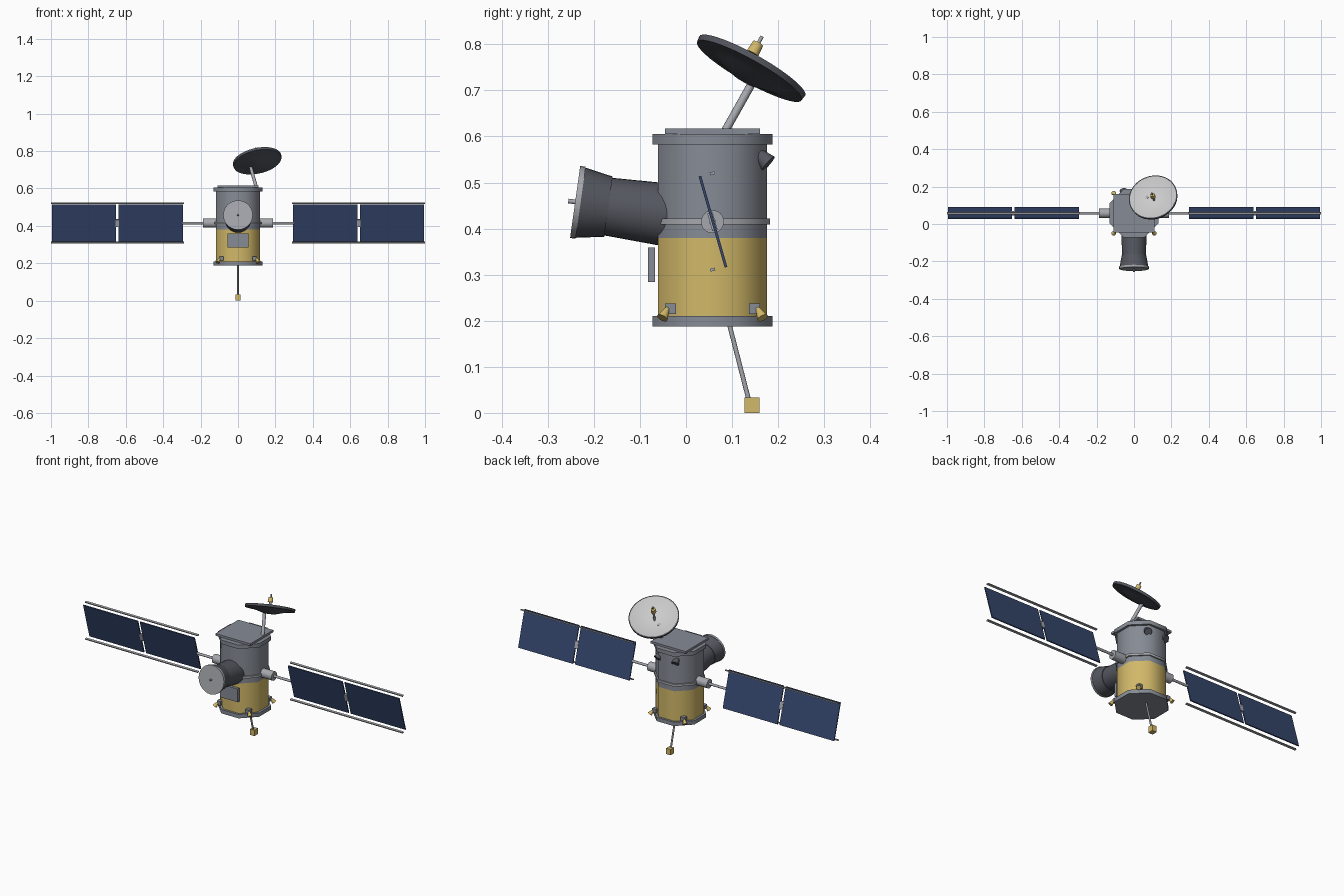
import bpy, bmesh, math
from mathutils import Vector, Matrix

if "Cube" in bpy.data.objects:
    bpy.data.objects.remove(bpy.data.objects["Cube"])

CY = 0.0575  # body axis in y


def mat(name, c):
    m = bpy.data.materials.new(name)
    m.diffuse_color = (*c, 1)
    m.use_nodes = True
    m.node_tree.nodes["Principled BSDF"].inputs["Base Color"].default_value = m.diffuse_color
    return m


GOLD = mat("gold_foil", (0.64, 0.48, 0.14))
BLUE = mat("solar_blue", (0.035, 0.06, 0.15))
DARK = mat("dark_grey", (0.09, 0.095, 0.115))
WHITE = mat("dish_white", (0.8, 0.8, 0.83))
GREY = mat("body_grey", (0.24, 0.26, 0.30))
LIGHT = mat("light_grey", (0.38, 0.39, 0.42))


def finish(name, bm, m, smooth=None):
    bmesh.ops.recalc_face_normals(bm, faces=bm.faces)
    me = bpy.data.meshes.new(name)
    bm.to_mesh(me)
    bm.free()
    ob = bpy.data.objects.new(name, me)
    bpy.context.collection.objects.link(ob)
    if m:
        me.materials.append(m)
    if smooth:
        bpy.ops.object.select_all(action='DESELECT')
        ob.select_set(True)
        bpy.context.view_layer.objects.active = ob
        bpy.ops.object.shade_smooth_by_angle(angle=math.radians(smooth))
    return ob


def box(name, loc, size, m=None, rx=0, rz=0):
    bm = bmesh.new()
    M = (Matrix.Translation(loc) @ Matrix.Rotation(rz, 4, 'Z')
         @ Matrix.Rotation(rx, 4, 'X') @ Matrix.Diagonal((*size, 1)))
    bmesh.ops.create_cube(bm, size=1, matrix=M)
    return finish(name, bm, m)


def tube(name, p1, p2, r1, r2=None, m=None, n=32):
    p1, p2 = Vector(p1), Vector(p2)
    d = p2 - p1
    bm = bmesh.new()
    M = Matrix.Translation((p1 + p2) / 2) @ Vector((0, 0, 1)).rotation_difference(d).to_matrix().to_4x4()
    bmesh.ops.create_cone(bm, cap_ends=True, segments=n, radius1=r1,
                          radius2=r1 if r2 is None else r2, depth=d.length, matrix=M)
    return finish(name, bm, m, 35)


def octagon(name, z0, z1, apothem, m):
    # eight-sided prism with flats facing the axes
    R = apothem / math.cos(math.pi / 8)
    bm = bmesh.new()
    M = Matrix.Translation((0, CY, (z0 + z1) / 2)) @ Matrix.Rotation(math.pi / 8, 4, 'Z')
    bmesh.ops.create_cone(bm, cap_ends=True, segments=8, radius1=R, radius2=R, depth=z1 - z0, matrix=M)
    return finish(name, bm, m, 60)


def lathe(name, prof, centre, axis, m, n=40):
    bm = bmesh.new()
    M = Matrix.Translation(centre) @ Vector((0, 0, 1)).rotation_difference(axis).to_matrix().to_4x4()
    rings = []
    for r, z in prof:
        if r == 0:
            rings.append([bm.verts.new(M @ Vector((0, 0, z)))] * n)
        else:
            rings.append([bm.verts.new(M @ Vector((r * math.cos(2 * math.pi * i / n),
                                                   r * math.sin(2 * math.pi * i / n), z))) for i in range(n)])
    for a, b in zip(rings, rings[1:]):
        for i in range(n):
            j = (i + 1) % n
            vs = list(dict.fromkeys([a[i], a[j], b[j], b[i]]))
            bm.faces.new(vs)
    return finish(name, bm, m, 30)


# body
octagon("lower_body_foil", 0.205, 0.38, 0.118, GOLD)
octagon("upper_body", 0.38, 0.59, 0.118, GREY)
octagon("bottom_flange", 0.188, 0.21, 0.13, GREY)
octagon("top_flange", 0.583, 0.605, 0.13, GREY)
octagon("middle_band", 0.409, 0.422, 0.125, LIGHT)
box("top_plate", (0, CY, 0.611), (0.22, 0.206, 0.012), GREY)
box("front_radiator", (0, -0.075, 0.322), (0.112, 0.016, 0.075), GREY)

# telescope, pitched up by eight degrees
ax = Vector((0, -math.cos(math.radians(8)), math.sin(math.radians(8))))
base = Vector((0, 0, 0.424))
tube("telescope_barrel", base - ax * 0.02, base + ax * 0.172, 0.071, 0.063, DARK)
tube("telescope_hood", base + ax * 0.17, base + ax * 0.232, 0.066, 0.077, DARK)
tube("telescope_cover", base + ax * 0.231, base + ax * 0.243, 0.079, None, LIGHT)
tube("cover_knob", base + ax * 0.24, base + ax * 0.258, 0.005, None, LIGHT, 12)

# solar wings
for s, side in ((1, "right"), (-1, "left")):
    tube(side + "_wing_hub", (s * 0.105, CY, 0.415), (s * 0.188, CY, 0.415), 0.025, None, LIGHT, 24)
    tube(side + "_wing_boom", (s * 0.18, CY, 0.415), (s * 0.296, CY, 0.415), 0.007, None, LIGHT, 16)
    for x, tag in ((0.466, "inner"), (0.823, "outer")):
        box(f"{side}_{tag}_panel", (s * x, CY + 0.001, 0.415), (0.344, 0.006, 0.206), BLUE, math.radians(16))
    box(side + "_panel_hinge", (s * 0.645, CY, 0.415), (0.02, 0.012, 0.04), LIGHT, math.radians(16))
    for z, tag in ((0.52, "upper"), (0.311, "lower")):
        box(f"{side}_{tag}_rail", (s * 0.645, CY, z), (0.71, 0.011, 0.006), LIGHT, math.radians(16))

# dish antenna
nrm = Vector((-0.19, 0.48, 0.855)).normalized()
c = Vector((0.103, 0.141, 0.748))
tube("dish_boom", (0.1, 0.077, 0.598), (0.067, 0.144, 0.717), 0.009, None, LIGHT, 16)
lathe("dish_shell", [(0, -0.032), (0.035, -0.028), (0.075, -0.016), (0.11, -0.008), (0.13, -0.007), (0.132, 0.006),
                     (0.125, 0.0065)], c, nrm, DARK)
lathe("dish_face", [(0.126, 0.0068), (0.11, 0.0), (0.075, -0.012), (0.035, -0.022), (0, -0.025)], c, nrm, WHITE)
f = c - nrm * 0.026
g = Vector((0.1, 0.151, 0.792))
tube("dish_feed_stem", f, g, 0.006, None, LIGHT, 12)
tube("dish_feed", g - nrm * 0.014, g + nrm * 0.012, 0.014, 0.012, GOLD, 16)
tube("dish_feed_tip", g + nrm * 0.01, g + nrm * 0.029, 0.004, None, LIGHT, 12)

# rear star sensors
for s in (1, -1):
    tube("star_sensor", (s * 0.05, 0.15, 0.566), (s * 0.057, 0.179, 0.541), 0.013, 0.02, DARK, 20)

# corner thrusters
for sx in (1, -1):
    for sy in (1, -1):
        box("thruster_block", (sx * 0.09, CY + sy * 0.091, 0.226), (0.024, 0.024, 0.022), GREY)
        tube("thruster_nozzle", (sx * 0.098, CY + sy * 0.098, 0.227),
             (sx * 0.11, CY + sy * 0.109, 0.206), 0.005, 0.0125, GOLD, 16)

# lower sensor mast
tube("mast", (0, 0.092, 0.2), (0, 0.137, 0.025), 0.005, None, LIGHT, 12)
box("mast_sensor", (0, 0.143, 0.0165), (0.028, 0.032, 0.033), GOLD)
